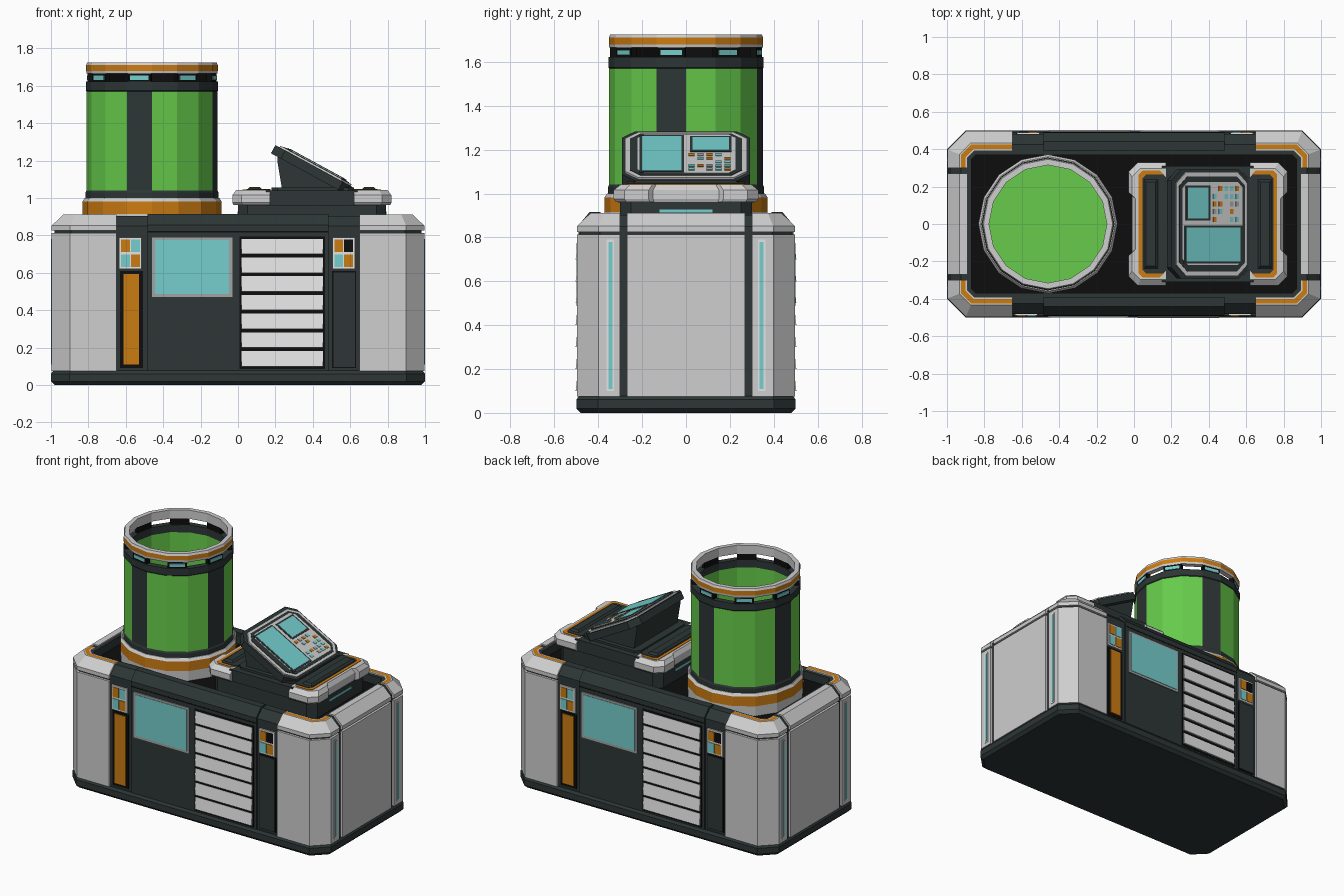
import bpy, bmesh, math, random
from mathutils import Matrix, Vector

if "Cube" in bpy.data.objects:
    bpy.data.objects.remove(bpy.data.objects["Cube"])
random.seed(4)

COLOURS = {
    "light_panel": (0.62, 0.62, 0.62), "white_trim": (0.78, 0.78, 0.78),
    "grey_trim": (0.36, 0.37, 0.37), "dark_metal": (0.026, 0.037, 0.036),
    "black": (0.004, 0.004, 0.004), "orange": (0.6, 0.2, 0.006),
    "cyan": (0.18, 0.62, 0.62), "green": (0.135, 0.6, 0.07)}
MATS = {}
for key, rgb in COLOURS.items():
    m = bpy.data.materials.new(key)
    m.use_nodes = True
    m.diffuse_color = (*rgb, 1)
    m.node_tree.nodes["Principled BSDF"].inputs["Base Color"].default_value = (*rgb, 1)
    MATS[key] = m


def loft(name, sections, mat, loop=False, xf=None):
    """Bridge closed sections; mat is a name or a rule (section, edge) -> name."""
    rule = mat if callable(mat) else (lambda j, i: mat)
    bm = bmesh.new()
    rows = [[bm.verts.new(p) for p in s] for s in sections]
    used = []

    def face(vs, key):
        if key not in used:
            used.append(key)
        bm.faces.new(vs).material_index = used.index(key)

    n = len(rows[0])
    for j in range(len(rows) if loop else len(rows) - 1):
        a, b = rows[j], rows[(j + 1) % len(rows)]
        for i in range(n):
            k = (i + 1) % n
            face((a[i], a[k], b[k], b[i]), rule(j, i))
    if not loop:
        face(rows[0][::-1], rule(0, 0))
        face(rows[-1], rule(0, 0))
    bmesh.ops.recalc_face_normals(bm, faces=bm.faces)
    if xf:
        bm.transform(xf)
    me = bpy.data.meshes.new(name)
    bm.to_mesh(me)
    bm.free()
    for key in used:
        me.materials.append(MATS[key])
    ob = bpy.data.objects.new(name, me)
    bpy.context.scene.collection.objects.link(ob)
    return ob


def prism(name, pts, lo, hi, mat, xf=None):
    return loft(name, [[(x, y, z) for x, y in pts] for z in (lo, hi)], mat, xf=xf)


def box(name, x, y, z, mat, xf=None, c=0):
    """Box from ranges, with optional cut corners in plan."""
    (x0, x1), (y0, y1) = x, y
    pts = [(x0, y0), (x1, y0), (x1, y1), (x0, y1)]
    if c:
        pts = [(x0 + c, y0), (x1 - c, y0), (x1, y0 + c), (x1, y1 - c),
               (x1 - c, y1), (x0 + c, y1), (x0, y1 - c), (x0, y0 + c)]
    return prism(name, pts, z[0], z[1], mat, xf)


def plan(d):
    """Body outline moved inwards by d."""
    a, b, c = 1 - d, 0.5 - d, 0.1 - 0.586 * d
    q = [(a - c, b), (a, b - c)]
    return (q + [(x, -y) for x, y in q[::-1]] + [(-x, -y) for x, y in q]
            + [(-x, y) for x, y in q[::-1]])


def flip(sx, sy):
    return Matrix.Diagonal((sx, sy, 1, 1))


# Base, core, sunken top floor and dark surrounding wall
loft("base", [[(x, y, z) for x, y in plan(d)] for d, z in
              ((0.02, 0), (0, 0.02), (0, 0.06), (0.012, 0.077))], "dark_metal")
prism("core", plan(0.02), 0.05, 0.84, "dark_metal")
prism("top_floor", plan(0.12), 0.84, 0.846, "black")
ring = [(0.02, 0.8), (0.02, 0.85), (0.075, 0.903), (0.13, 0.903), (0.13, 0.84)]
outlines = [plan(d) for d, z in ring]
loft("rim_wall", [[(*o[j], z) for o, (d, z) in zip(outlines, ring)] for j in range(8)],
     "dark_metal", loop=True)

# Corner shells and end panels, each with a lower part and a sloped cap
LOWER = [(0.004, 0.075), (0.004, 0.812), (0.06, 0.812), (0.06, 0.075)]
CAP = [(0.004, 0.825), (0.004, 0.852), (0.066, 0.912), (0.074, 0.912),
       (0.1, 0.912), (0.11, 0.912), (0.11, 0.825)]


def corner_stations(profile):
    rows = [[], [], [], []]
    for d, z in profile:
        c = 0.1 - 0.586 * d
        for row, p in zip(rows, ((0.65, 0.5 - d), (1 - d - c, 0.5 - d),
                                 (1 - d, 0.5 - d - c), (1 - d, 0.3))):
            row.append((*p, z))
    return rows


def cap_rule(j, i):
    return "orange" if i == 3 else "light_panel"


for sx in (1, -1):
    end = "left" if sx > 0 else "right"
    for sy in (1, -1):
        tag = end + ("_back" if sy > 0 else "_front")
        loft("corner_shell_" + tag, corner_stations(LOWER), "light_panel", xf=flip(sx, sy))
        loft("corner_cap_" + tag, corner_stations(CAP), cap_rule, xf=flip(sx, sy))
        box("light_frame_" + tag, (0.98, 0.998), (0.328, 0.362), (0.1, 0.79), "white_trim", flip(sx, sy))
        box("light_strip_" + tag, (0.98, 1.0), (0.336, 0.354), (0.11, 0.78), "cyan", flip(sx, sy))
    for part, prof in (("panel", LOWER), ("panel_cap", CAP)):
        loft(f"end_{part}_{end}", [[(1 - d, y, z) for d, z in prof] for y in (-0.27, 0.27)],
             "light_panel", xf=flip(sx, 1))

# Front and back fittings: the back is the front turned half way round
PANEL = [(0.01, 0.077), (0.01, 0.855), (0.06, 0.915), (0.11, 0.915), (0.11, 0.077)]
for s, tag in ((1, "front"), (-1, "back")):
    xf = flip(s, s)

    def plate(name, x, z, out, mat):
        box(f"{name}_{tag}", x, (-out, -0.47), z, mat, xf)

    loft("middle_panel_" + tag, [[(x, d - 0.5, z) for d, z in PANEL] for x in (-0.485, 0.485)],
         "dark_metal", xf=xf)
    plate("panel_seam", (-0.485, 0.485), (0.815, 0.823), 0.491, "black")
    plate("orange_surround", (-0.632, -0.508), (0.09, 0.61), 0.484, "black")
    plate("orange_door", (-0.612, -0.528), (0.11, 0.595), 0.49, "orange")
    plate("door_surround", (0.503, 0.632), (0.09, 0.61), 0.483, "black")
    plate("small_door", (0.51, 0.625), (0.097, 0.603), 0.487, "dark_metal")
    for x0, keys in ((-0.635, ("orange", "cyan", "cyan", "orange")),
                     (0.505, ("orange", "black", "cyan", "orange"))):
        plate("button_panel", (x0, x0 + 0.12), (0.62, 0.79), 0.49, "white_trim")
        for i, key in enumerate(keys):
            bx, bz = x0 + 0.01 + 0.053 * (i % 2), 0.711 - 0.08 * (i // 2)
            plate("button", (bx, bx + 0.047), (bz, bz + 0.068), 0.494, key)
    plate("screen_frame", (-0.46, -0.03), (0.472, 0.79), 0.497, "grey_trim")
    plate("screen", (-0.443, -0.047), (0.488, 0.775), 0.5, "cyan")
    plate("vent_back", (0.008, 0.465), (0.085, 0.795), 0.492, "black")
    for i in range(7):
        z = 0.1 + 0.1 * i
        loft(f"vent_slat_{tag}", [[(x, -0.48, z), (x, -0.503, z), (x, -0.494, z + 0.082),
                                   (x, -0.48, z + 0.082)] for x in (0.018, 0.455)], "white_trim", xf=xf)

# Glass tank, sixteen sided and open at the top
STEP = math.tau / 16
CENTRE = Matrix.Translation((-0.46, 0, 0))


def lathe(name, profile, mat):
    return loft(name, [[(r * math.cos(j * STEP), r * math.sin(j * STEP), z) for r, z in profile]
                       for j in range(16)], mat, loop=True, xf=CENTRE)


def tank_rule(j, i):
    if i == 2:
        return "dark_metal" if j % 4 == 3 else "green"
    return "green" if i == 7 else "dark_metal"


def band_rule(j, i):
    return "orange" if i == 1 else "light_panel"


lathe("tank_base_ring", [(0.37, 0.84), (0.372, 0.915), (0.372, 0.982), (0.36, 1.0),
                         (0.3, 1.0), (0.3, 0.84)], band_rule)
lathe("tank_wall", [(0.355, 0.99), (0.355, 1.03), (0.35, 1.04), (0.35, 1.57), (0.354, 1.575),
                    (0.354, 1.622), (0.315, 1.622), (0.315, 1.57), (0.315, 0.99)], tank_rule)
lathe("tank_top_ring", [(0.35, 1.665), (0.352, 1.68), (0.352, 1.71), (0.346, 1.725),
                        (0.315, 1.725), (0.315, 1.665)], band_rule)
prism("tank_floor", [(0.318 * math.cos(j * STEP), 0.318 * math.sin(j * STEP)) for j in range(16)],
      1.0, 1.04, "green", CENTRE)
for k in range(1, 16, 2):
    turn = CENTRE @ Matrix.Rotation((k + 0.5) * STEP, 4, "Z")
    box("tank_spacer", (0.31, 0.34), (-0.062, 0.062), (1.62, 1.667), "black", turn)
    box("tank_light", (0.33, 0.344), (-0.05, 0.05), (1.632, 1.654), "cyan", turn)

# Console plinth with two end pads
box("console_foot", (0, 0.79), (-0.3, 0.3), (0.84, 0.968), "dark_metal", c=0.05)
box("console_deck", (0.15, 0.64), (-0.31, 0.31), (0.96, 1.04), "dark_metal")
box("console_riser", (0.18, 0.62), (-0.27, 0.27), (1.03, 1.055), "dark_metal", c=0.03)
half = [(0, 0.33), (0.15, 0.33), (0.2, 0.28), (0.2, 0.17), (0.18, 0.15)]
outline = half + [(x, -y) for x, y in half[::-1]]
for sx, side in ((1, "left"), (-1, "right")):
    xf = Matrix.Translation((0.395, 0, 0)) @ flip(sx, 1) @ Matrix.Translation((0.225, 0, 0))
    loft("pad_" + side, [[(x * f, y * f, z) for x, y in outline] for f, z in
                         ((0.97, 0.962), (1, 0.975), (1, 1.015), (0.9, 1.042))], "light_panel", xf=xf)
    box("pad_stripe_" + side, (0.01, 0.145), (-0.285, 0.285), (1.03, 1.045), "orange", xf, c=0.02)
    box("pad_inlay_" + side, (-0.005, 0.125), (-0.265, 0.265), (1.03, 1.048), "dark_metal", xf, c=0.02)
    loft("pad_bar_" + side, [[(0.08 + u * w, v * (0.2 + w), z) for u, v in
                              ((-1, -1), (1, -1), (1, 1), (-1, 1))]
                             for w, z in ((0.045, 1.04), (0.025, 1.06))], "dark_metal", xf=xf)
    box("foot_light_" + side, (0.15, 0.173), (-0.12, 0.12), (0.913, 0.927), "cyan", xf)

# Tilted control head: local x runs down the slope, local z leaves its face
wedge = [(0.21, 1.27), (0.21, 1.2), (0.235, 1.05), (0.6, 1.05), (0.6, 1.06)]
loft("head_stem", [[(x, y, z) for x, z in wedge] for y in (-0.24, 0.24)], "dark_metal")
HEAD = Matrix.Translation((0.2, 0, 1.283)) @ Matrix.Rotation(math.atan2(0.22, 0.405), 4, "Y")
box("head_body", (0, 0.47), (-0.292, 0.292), (-0.05, 0), "dark_metal", HEAD, c=0.06)
box("head_frame", (0.025, 0.458), (-0.278, 0.278), (-0.01, 0.01), "light_panel", HEAD, c=0.06)
box("head_inset", (0.042, 0.441), (-0.255, 0.255), (0, 0.013), "dark_metal", HEAD, c=0.05)
box("head_face", (0.06, 0.425), (-0.22, 0.225), (0, 0.016), "light_panel", HEAD, c=0.03)
for name, x, y in (("large_screen", (0.08, 0.41), (-0.2, -0.02)),
                   ("small_screen", (0.09, 0.215), (0.03, 0.195))):
    g = 0.012
    box(name + "_border", (x[0] - g, x[1] + g), (y[0] - g, y[1] + g), (0, 0.018), "dark_metal", HEAD)
    box(name, x, y, (0, 0.02), "cyan", HEAD)
for row in range(5):
    for col in range(5):
        x, y = 0.245 + 0.034 * row, 0.012 + 0.041 * col
        if random.random() < 0.75:
            key = random.choice(("orange", "orange", "cyan", "grey_trim"))
            box("key", (x, x + 0.02), (y, y + 0.026), (0, 0.02), key, HEAD)
